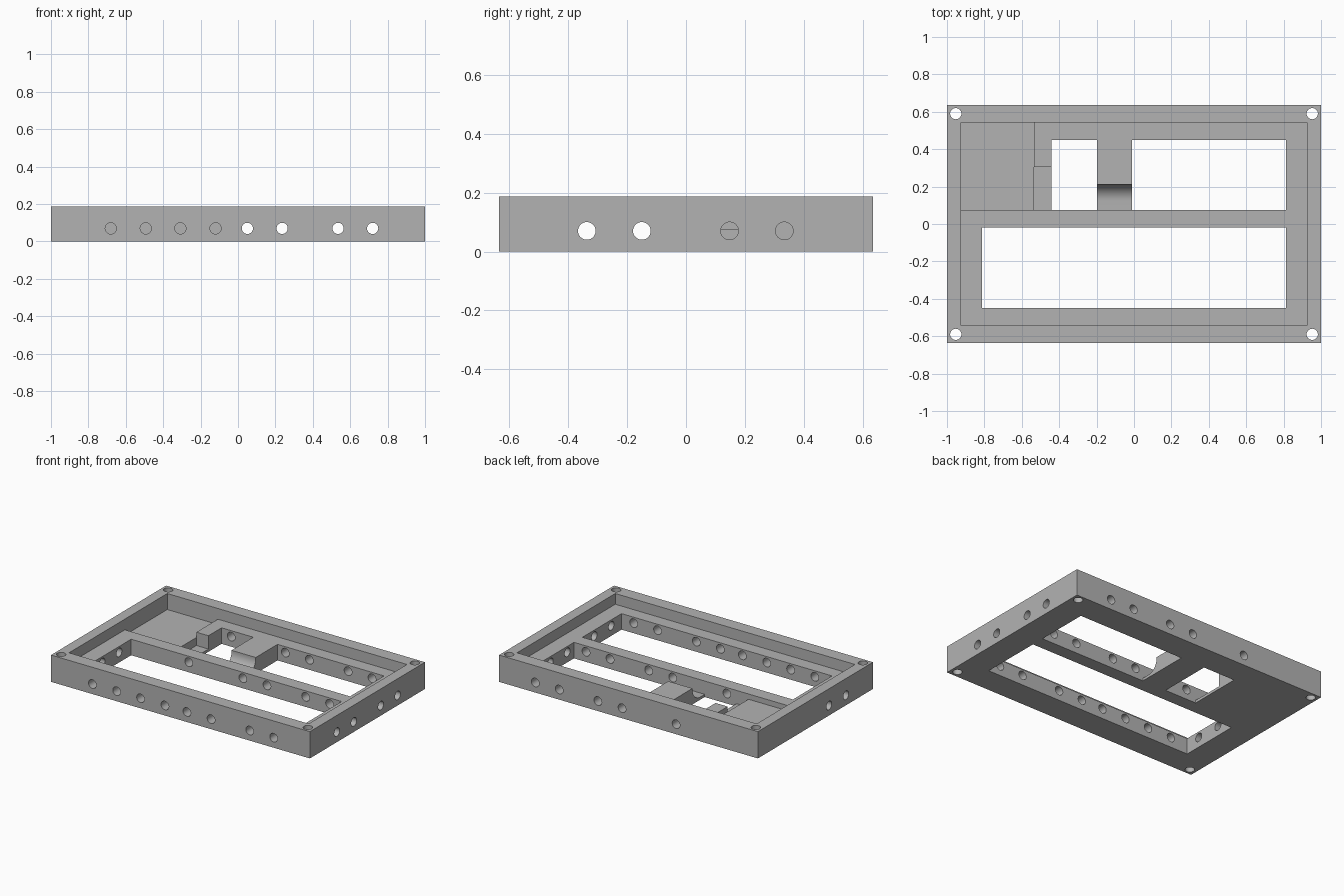
import bpy, bmesh
from math import pi, sin, cos
from mathutils import Matrix, Vector

default = bpy.data.objects.get("Cube")
if default:
    bpy.data.objects.remove(default, do_unlink=True)

HEIGHT, LEDGE, POCKET, FLOOR = 0.187, 0.112, 0.075, 0.019
HALF_X, HALF_Y = 1.0, 0.635
IN_X, IN_Y = 0.926, 0.542
OPEN_X, OPEN_Y = 0.813, 0.45
BAR_FRONT, BAR_BACK = -0.018, 0.075
HOLE_Z, HOLE_R = 0.07, 0.03
ABOVE, BELOW = 0.3, -0.1

grey = bpy.data.materials.new("plain_grey")
grey.use_nodes = True
colour = (0.45, 0.45, 0.45, 1)
grey.diffuse_color = colour
grey.node_tree.nodes["Principled BSDF"].inputs["Base Color"].default_value = colour


def to_object(bm, name):
    mesh = bpy.data.meshes.new(name)
    bmesh.ops.recalc_face_normals(bm, faces=bm.faces)
    bm.to_mesh(mesh)
    bm.free()
    mesh.materials.append(grey)
    obj = bpy.data.objects.new(name, mesh)
    bpy.context.collection.objects.link(obj)
    return obj


def box(name, x, y, z):
    bm = bmesh.new()
    bmesh.ops.create_cube(bm, size=1)
    for v in bm.verts:
        v.co = [lo + (c + 0.5) * (hi - lo) for c, (lo, hi) in zip(v.co, (x, y, z))]
    return to_object(bm, name)


def rod(name, start, end):
    start, end = Vector(start), Vector(end)
    axis = end - start
    turn = axis.to_track_quat('Z', 'Y').to_matrix().to_4x4()
    bm = bmesh.new()
    bmesh.ops.create_cone(bm, cap_ends=True, segments=32, radius1=HOLE_R, radius2=HOLE_R,
                          depth=axis.length, matrix=Matrix.Translation((start + end) / 2) @ turn)
    return to_object(bm, name)


frame = box("frame", (-HALF_X, HALF_X), (-HALF_Y, HALF_Y), (0, HEIGHT))


def cut(cutter):
    """Subtract the cutter from the frame, then discard it."""
    cutter.hide_render = True
    mod = frame.modifiers.new("cut", 'BOOLEAN')
    mod.operation, mod.solver, mod.object = 'DIFFERENCE', 'EXACT', cutter
    bpy.context.view_layer.objects.active = frame
    bpy.ops.object.modifier_apply(modifier=mod.name)
    bpy.data.objects.remove(cutter, do_unlink=True)


# Lid recess and the three through openings
through = (BELOW, ABOVE)
cut(box("recess", (-IN_X, IN_X), (-IN_Y, IN_Y), (LEDGE, ABOVE)))
cut(box("front_opening", (-OPEN_X, OPEN_X), (-OPEN_Y, BAR_FRONT), through))
cut(box("back_opening", (-0.01, OPEN_X), (BAR_BACK, OPEN_Y), through))
cut(box("small_opening", (-0.442, -0.197), (BAR_BACK, OPEN_Y), through))

# Shallow corner pocket and the deeper slot beside it
cut(box("pocket", (-IN_X, -0.535), (BAR_BACK, IN_Y), (POCKET, ABOVE)))
cut(box("slot", (-0.535, -0.4), (BAR_BACK, 0.305), (FLOOR, ABOVE)))

# Rounded channel across the bridge between the openings
radius = 0.085
profile = [(BAR_BACK, ABOVE), (BAR_BACK, FLOOR)]
for i in range(13):
    a = i / 12 * pi / 2
    profile.append((0.125 + radius * sin(a), FLOOR + radius * (1 - cos(a))))
profile.append((0.125 + radius, ABOVE))
bm = bmesh.new()
face = bm.faces.new([bm.verts.new((-0.24, y, z)) for y, z in profile])
ext = bmesh.ops.extrude_face_region(bm, geom=[face])
bmesh.ops.translate(bm, vec=(0.27, 0, 0),
                    verts=[v for v in ext["geom"] if isinstance(v, bmesh.types.BMVert)])
cut(to_object(bm, "channel"))

# Cable holes running front to back
for x in (0.05, 0.236, 0.535, 0.72):
    cut(rod("long_hole", (x, -0.7, HOLE_Z), (x, 0.7, HOLE_Z)))
for x in (-0.68, -0.493, -0.308, -0.12):
    cut(rod("front_hole", (x, -0.7, HOLE_Z), (x, -0.3, HOLE_Z)))
cut(rod("rear_hole", (-0.368, -0.1, HOLE_Z), (-0.368, 0.7, HOLE_Z)))

# Cable holes running side to side
for y in (-0.337, -0.15):
    cut(rod("cross_hole", (-1.1, y, HOLE_Z), (1.1, y, HOLE_Z)))
for y in (0.148, 0.334):
    cut(rod("side_hole", (0.7, y, HOLE_Z), (1.1, y, HOLE_Z)))

# Corner screw holes
for sx in (-1, 1):
    for sy in (-1, 1):
        cut(rod("screw_hole", (sx * 0.953, sy * 0.59, BELOW), (sx * 0.953, sy * 0.59, ABOVE)))

bpy.ops.object.select_all(action='DESELECT')
frame.select_set(True)
bpy.context.view_layer.objects.active = frame
bpy.ops.object.shade_smooth_by_angle(angle=pi / 6)
